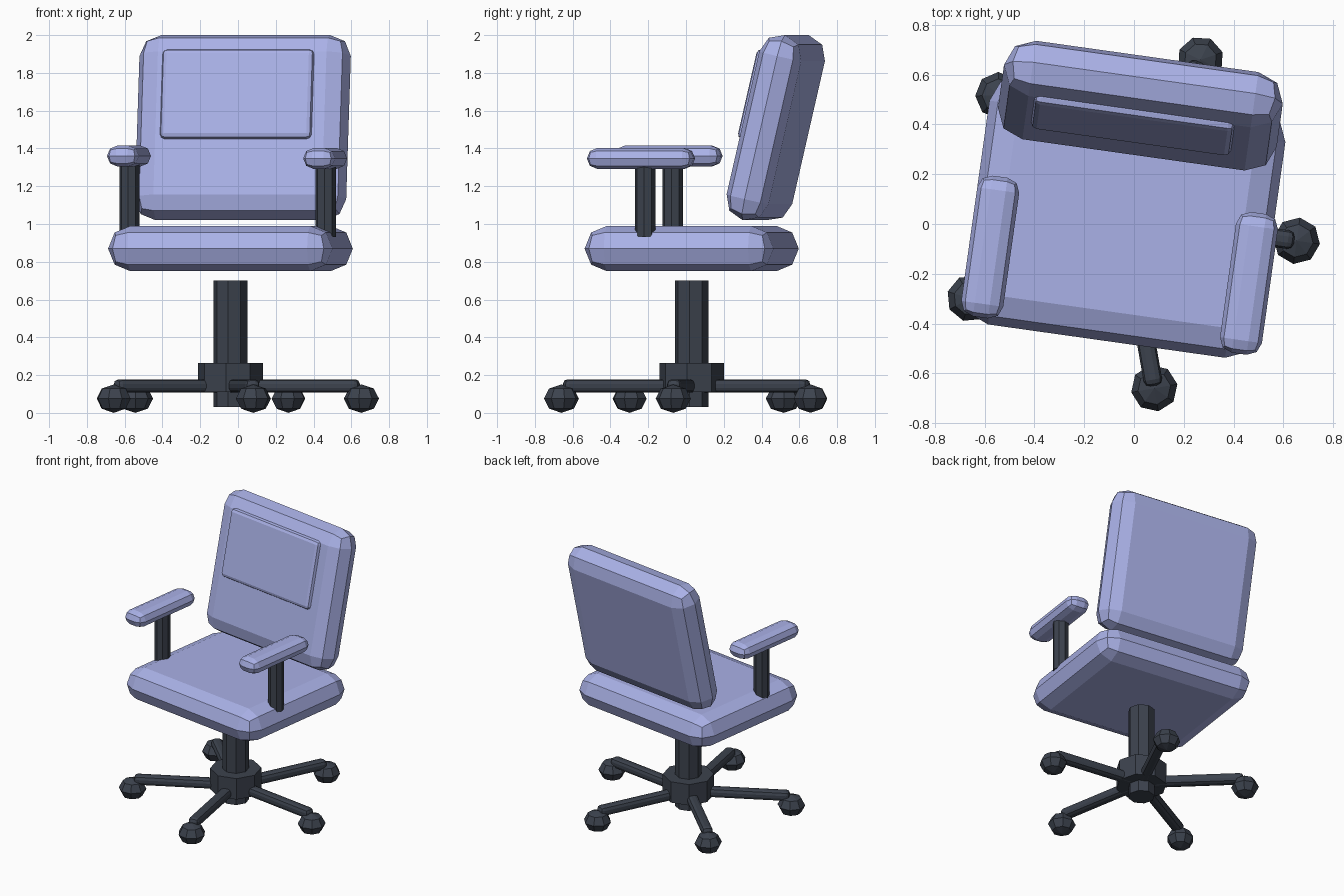
import bpy, bmesh
from math import radians
from mathutils import Matrix, Vector

if "Cube" in bpy.data.objects:
    bpy.data.objects.remove(bpy.data.objects["Cube"])

# whole chair is turned slightly about its column
CHAIR = Matrix.Translation((-0.04, 0.03, 0)) @ Matrix.Rotation(radians(-8), 4, 'Z')


def material(name, rgb):
    m = bpy.data.materials.new(name)
    m.diffuse_color = (*rgb, 1)
    m.use_nodes = True
    m.node_tree.nodes["Principled BSDF"].inputs["Base Color"].default_value = m.diffuse_color
    return m


FABRIC = material("lilac_fabric", (0.40, 0.44, 0.80))
DARK = material("dark_plastic", (0.045, 0.055, 0.075))


def finish(name, bm, mat, local):
    me = bpy.data.meshes.new(name)
    bm.normal_update()
    bm.to_mesh(me)
    bm.free()
    me.materials.append(mat)
    ob = bpy.data.objects.new(name, me)
    ob.matrix_world = CHAIR @ local
    bpy.context.collection.objects.link(ob)
    return ob


def cushion(name, size, r, mat, local):
    """Box with two-segment rounded edges."""
    bm = bmesh.new()
    bmesh.ops.create_cube(bm, size=1)
    bmesh.ops.scale(bm, vec=Vector(size), verts=bm.verts)
    bmesh.ops.bevel(bm, geom=bm.edges[:], offset=r * 0.995, segments=2,
                    profile=0.5, affect='EDGES', clamp_overlap=True)
    bmesh.ops.remove_doubles(bm, verts=bm.verts, dist=0.003)
    return finish(name, bm, mat, local)


def post(name, r, z0, z1, x=0, y=0):
    """Upright eight-sided cylinder."""
    bm = bmesh.new()
    bmesh.ops.create_cone(bm, cap_ends=True, segments=8, radius1=r, radius2=r,
                          depth=z1 - z0)
    return finish(name, bm, DARK, Matrix.Translation((x, y, (z0 + z1) / 2)))


T = Matrix.Translation

# seat
cushion("seat", (1.20, 1.01, 0.24), 0.12, FABRIC, T((0, 0, 0.87)))

# tilted backrest with a raised pad on its front
back = T((0.003, 0.45, 1.51)) @ Matrix.Rotation(radians(-13), 4, 'X')
cushion("backrest", (1.13, 0.23, 1.006), 0.115, FABRIC, back)
cushion("back_pad", (0.81, 0.08, 0.485), 0.025, FABRIC, back @ T((-0.02, -0.10, 0.155)))

# armrests
for side, x, z in (("left", -0.515, 1.36), ("right", 0.534, 1.347)):
    cushion(side + "_armrest", (0.17, 0.57, 0.11), 0.055, FABRIC, T((x, -0.196, z)))
    post(side + "_arm_post", 0.054, 0.93, z - 0.03, x, -0.173)

# column and hub
post("column", 0.09, 0.03, 0.70)
post("hub", 0.173, 0.11, 0.265)

# five spokes with casters
for i in range(5):
    turn = Matrix.Rotation(radians(72 * i), 4, 'Z')
    cushion(f"leg_{i + 1}", (0.64, 0.075, 0.07), 0.025, DARK, turn @ T((0.37, 0, 0.143)))
    bm = bmesh.new()
    bmesh.ops.create_uvsphere(bm, u_segments=8, v_segments=4, radius=0.094)
    bmesh.ops.scale(bm, vec=Vector((1, 1, 0.8)), verts=bm.verts)
    finish(f"caster_{i + 1}", bm, DARK, turn @ T((0.70, 0, 0.0755)))
